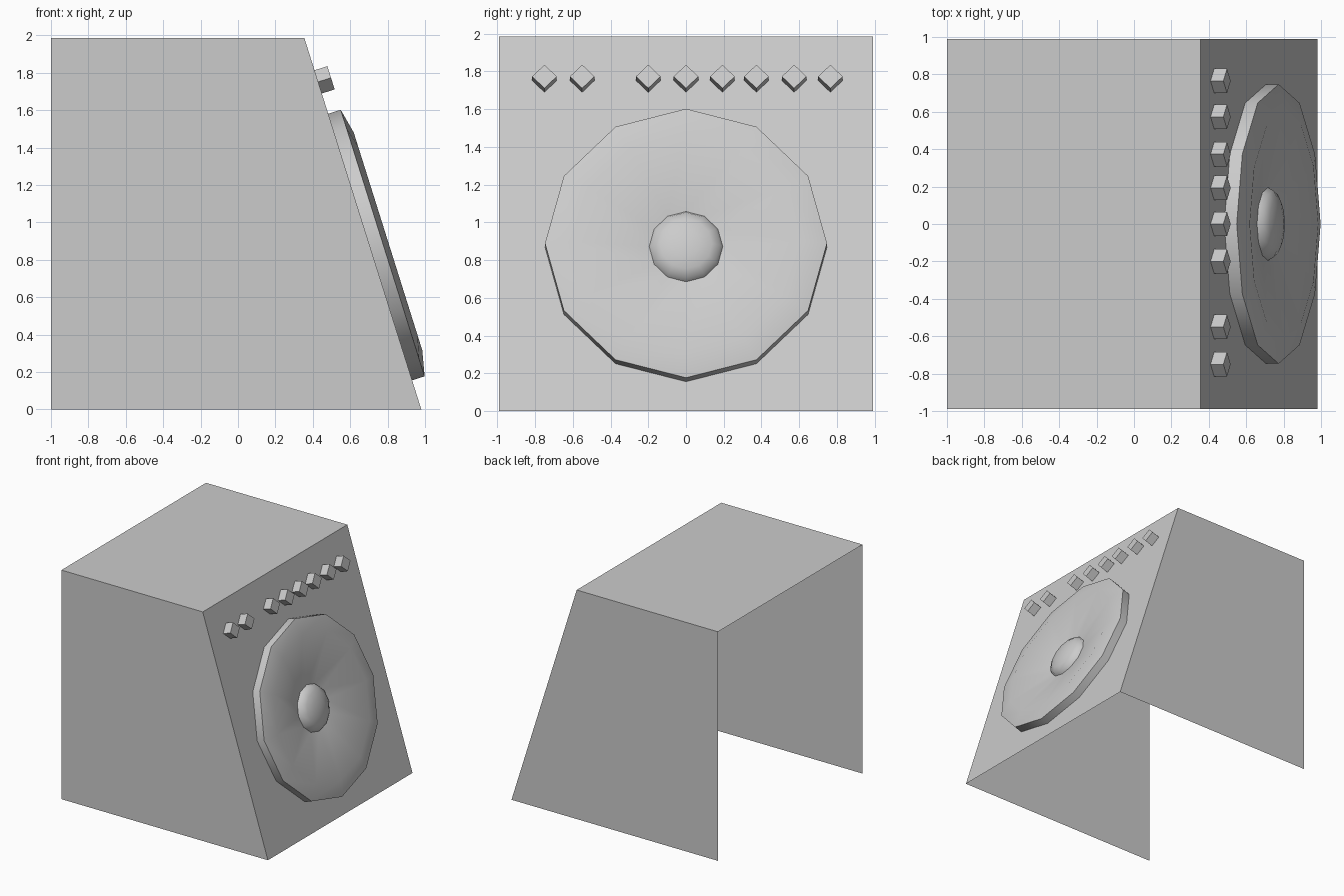
import bpy, bmesh
from math import sin, cos, pi, atan2, radians
from mathutils import Matrix, Vector

if "Cube" in bpy.data.objects:
    bpy.data.objects.remove(bpy.data.objects["Cube"])

W, H = 0.99, 1.985                  # half width and height of the cabinet
X_BACK, X_TOP, X_BOTTOM = -1.0, 0.355, 0.98
TILT = atan2(X_BOTTOM - X_TOP, H)   # lean of the front baffle


def baffle_frame(y, z):
    """Frame on the baffle: local X up the slope, local Z out of the face."""
    s, c = sin(TILT), cos(TILT)
    x = X_BOTTOM - (X_BOTTOM - X_TOP) * z / H
    return Matrix(((-s, 0, c, x), (0, -1, 0, y), (c, 0, s, z), (0, 0, 0, 1)))


def add_object(name, bm, matrix=None, smooth=False):
    mesh = bpy.data.meshes.new(name)
    bm.to_mesh(mesh)
    bm.free()
    ob = bpy.data.objects.new(name, mesh)
    bpy.context.collection.objects.link(ob)
    if matrix:
        ob.matrix_world = matrix
    if smooth:
        bpy.ops.object.select_all(action='DESELECT')
        ob.select_set(True)
        bpy.context.view_layer.objects.active = ob
        bpy.ops.object.shade_smooth_by_angle(angle=radians(35))
    return ob


def revolve(name, profile, matrix, sides=12):
    """Spin (radius, height) points around local Z; radius 0 makes a tip."""
    bm = bmesh.new()
    rings = []
    for r, h in profile:
        n = sides if r > 0 else 1
        rings.append([bm.verts.new((r * cos(2 * pi * i / sides),
                                    r * sin(2 * pi * i / sides), h))
                      for i in range(n)])
    for a, b in zip(rings, rings[1:]):
        for i in range(sides):
            j = (i + 1) % sides
            if len(b) == 1:
                bm.faces.new((a[i], a[j], b[0]))
            else:
                bm.faces.new((a[i], a[j], b[j], b[i]))
    return add_object(name, bm, matrix, smooth=True)


# Cabinet shell: two sides, top and sloped baffle; open at back and bottom
bm = bmesh.new()
outline = [(X_BACK, 0), (X_BOTTOM, 0), (X_TOP, H), (X_BACK, H)]
near = [bm.verts.new((x, -W, z)) for x, z in outline]
far = [bm.verts.new((x, W, z)) for x, z in outline]
bm.faces.new(near)
bm.faces.new(far[::-1])
for i in (1, 2):
    bm.faces.new((near[i], far[i], far[i + 1], near[i + 1]))
add_object("cabinet", bm)

# Speaker: raised rim, rounded surround and shallow cone
frame = baffle_frame(0, 0.868)
revolve("speaker_cone",
        [(0.747, 0), (0.747, 0.07), (0.61, 0.10), (0.195, 0.01)], frame)

# Dust cap dome in the middle of the cone
dome = [(0.195 * cos(i * pi / 8), 0.01 + 0.073 * sin(i * pi / 8))
        for i in range(4)] + [(0, 0.083)]
revolve("dust_cap", dome, frame)

# Row of control knobs: small cubes standing on a corner
for k, y in enumerate((-0.75, -0.55, -0.2, 0, 0.193, 0.373, 0.573, 0.765)):
    bm = bmesh.new()
    bmesh.ops.create_cube(bm, size=0.092)
    m = (baffle_frame(y, 1.751) @ Matrix.Translation(Vector((0, 0, 0.026)))
         @ Matrix.Rotation(pi / 4, 4, 'Z'))
    add_object(f"knob_{k + 1}", bm, m)
